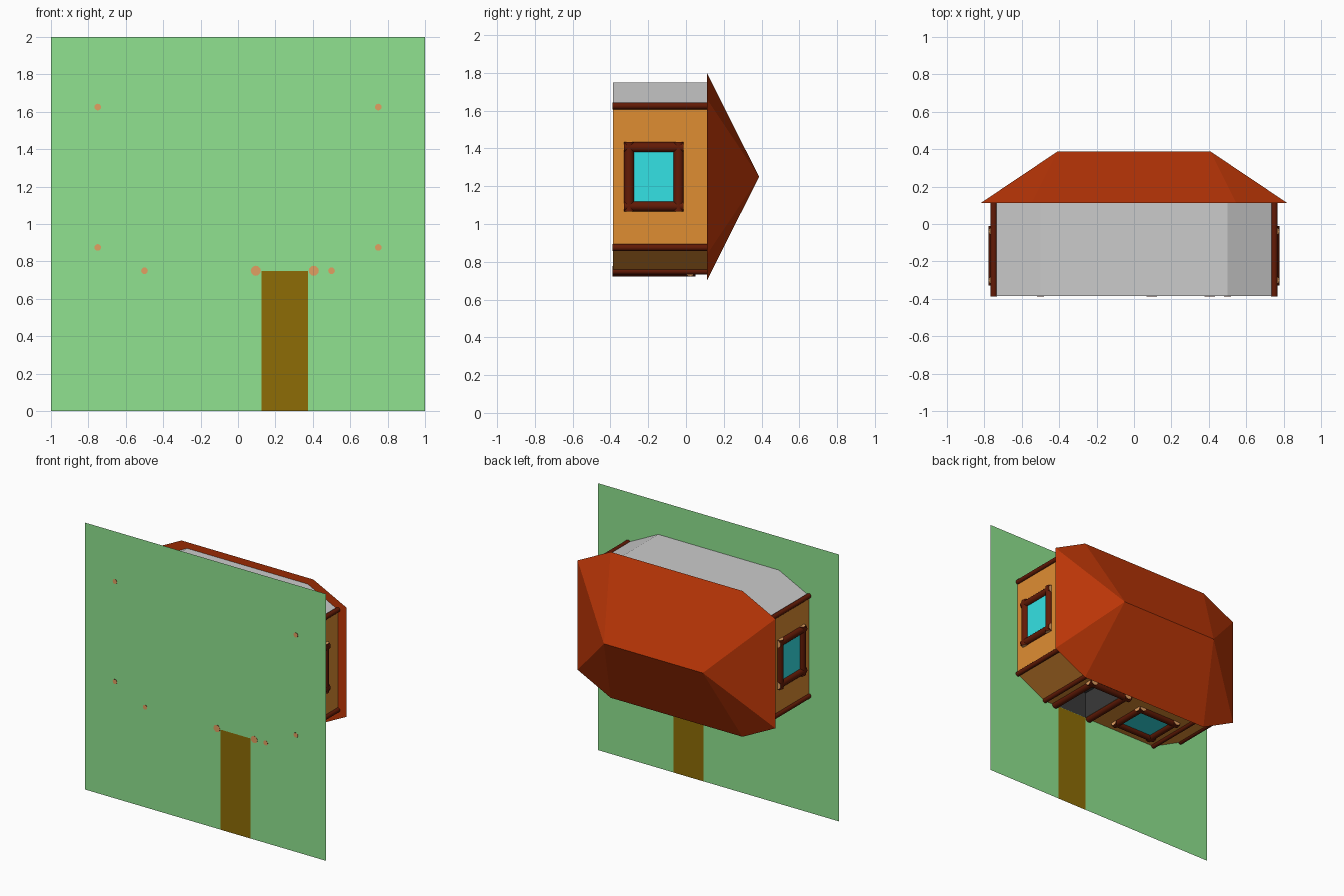
import bpy, bmesh, math
from mathutils import Vector, Matrix

if "Cube" in bpy.data.objects:
    bpy.data.objects.remove(bpy.data.objects["Cube"])

BASE, EAVE, RIDGE, MID = -0.386, 0.112, 0.387, 1.25


def mat(name, r, g, b):
    m = bpy.data.materials.new(name)
    m.diffuse_color = [(c / 255) ** 2.2 for c in (r, g, b)] + [1]
    m.use_nodes = True
    m.node_tree.nodes["Principled BSDF"].inputs["Base Color"].default_value = m.diffuse_color
    return m


GREEN = mat("grass", 142, 226, 142)
PATH = mat("dirt", 140, 108, 14)
ORANGE = mat("wall_orange", 222, 140, 54)
GREY = mat("wall_grey", 190, 190, 190)
RED = mat("roof_red", 190, 58, 16)
BARK = mat("bark", 98, 32, 14)
CUT = mat("cut_wood", 226, 158, 98)
GLASS = mat("glass", 55, 225, 228)
DARK = mat("doorway_dark", 60, 60, 60)


def mesh_object(name, verts, faces, mats, indices=None):
    me = bpy.data.meshes.new(name)
    me.from_pydata(verts, [], faces)
    for m in mats:
        me.materials.append(m)
    for i, p in enumerate(me.polygons):
        p.material_index = indices[i] if indices else 0
    ob = bpy.data.objects.new(name, me)
    bpy.context.collection.objects.link(ob)
    return ob


def log(name, a, b, r):
    """Round log from a to b with pale cut ends."""
    a, b = Vector(a), Vector(b)
    bm = bmesh.new()
    rot = (b - a).to_track_quat('Z', 'Y').to_matrix().to_4x4()
    bmesh.ops.create_cone(bm, cap_ends=True, segments=12, radius1=r, radius2=r,
                          depth=(b - a).length,
                          matrix=Matrix.Translation((a + b) / 2) @ rot)
    for f in bm.faces:
        cap = len(f.verts) > 4
        f.material_index = int(cap)
        f.smooth = not cap
    me = bpy.data.meshes.new(name)
    bm.to_mesh(me)
    bm.free()
    me.materials.append(BARK)
    me.materials.append(CUT)
    ob = bpy.data.objects.new(name, me)
    bpy.context.collection.objects.link(ob)


def outline(s, y):
    """Eight-sided house plan, scaled by s, at height y."""
    pts = [(-.5, -.5), (.5, -.5), (.75, -.375), (.75, .375),
           (.5, .5), (-.5, .5), (-.75, .375), (-.75, -.375)]
    return [(x * s, y, MID + z * s) for x, z in pts]


# Ground sheet and path
mesh_object("ground", [(-1, BASE, 0), (1, BASE, 0), (1, BASE, 2), (-1, BASE, 2)],
            [(0, 1, 2, 3)], [GREEN])
for name, y in (("path_under", BASE - .001), ("path_top", BASE + .001)):
    v = [(.125, y, 0), (.375, y, 0), (.375, y, .75), (.125, y, .75)]
    mesh_object(name, v, [(0, 1, 2, 3) if y < BASE else (3, 2, 1, 0)], [PATH])

# Walls: all but the door wall; three rear ones grey
low, high = outline(1, BASE), outline(1, EAVE)
mesh_object("walls", low + high,
            [(i, 8 + i, 8 + (i + 1) % 8, (i + 1) % 8) for i in range(1, 8)],
            [ORANGE, GREY], [0, 0, 1, 1, 1, 0, 0])

# Door wall with opening
DX0, DX1, DTOP = .125, .375, 0.0
v = [(x, y, .75) for x, y in ((-.5, BASE), (DX0, BASE), (DX0, DTOP), (DX1, DTOP),
                              (DX1, BASE), (.5, BASE), (.5, EAVE), (-.5, EAVE),
                              (DX0, EAVE), (DX1, EAVE))]
mesh_object("door_wall", v, [(0, 7, 8, 2, 1), (2, 8, 9, 3), (3, 9, 6, 5, 4)], [ORANGE])

# Dark recess behind the door opening
y0 = BASE + .002
ring = [(DX0, y0), (DX1, y0), (DX1, DTOP), (DX0, DTOP)]
v = [(x, y, z) for z in (.75, .95) for x, y in ring]
mesh_object("doorway", v, [(i, (i + 1) % 4, 4 + (i + 1) % 4, 4 + i) for i in range(4)]
            + [(4, 5, 6, 7)], [DARK])

# Hipped roof with flat underside
roof = outline(1.093, EAVE) + [(-.41, RIDGE, MID), (.41, RIDGE, MID)]
mesh_object("roof", roof,
            [(1, 0, 8, 9), (2, 1, 9), (3, 2, 9), (4, 3, 9), (5, 4, 9, 8),
             (6, 5, 8), (7, 6, 8), (0, 7, 8), tuple(range(8))], [RED])

# Corner logs
for s in (-1, 1):
    for x, z in ((.75, .875), (.75, 1.625), (.5, .75)):
        log("corner_log", (s * x, BASE - .002, z), (s * x, EAVE, z), .018)

# Door frame logs
for x in (.095, .405):
    log("door_post", (x, BASE - .002, .75), (x, .05, .75), .027)
log("door_lintel", (.06, .022, .75), (.44, .022, .75), .027)


def window(centre, along):
    """Pane framed by four crossing logs; along is the wall direction."""
    c, u, w = Vector(centre), Vector(along), Vector((0, 1, 0))
    out = Vector((c.x, 0, c.z - MID)) if abs(c.x) > .7 else Vector((0, 0, -1))
    p = c + out.normalized() * .004
    pane = [p + u * a * .13 + w * b * .105
            for a, b in ((-1, -1), (1, -1), (1, 1), (-1, 1))]
    mesh_object("window_pane", pane, [(0, 1, 2, 3)], [GLASS])
    for s in (-1, 1):
        log("window_log", c + w * s * .131 - u * .185, c + w * s * .131 + u * .185, .027)
        log("window_log", c + u * s * .156 - w * .158, c + u * s * .156 + w * .158, .027)


window((.75, -.17, MID), (0, 0, 1))
window((-.75, -.17, MID), (0, 0, 1))
window((-.25, -.17, .75), (1, 0, 0))
